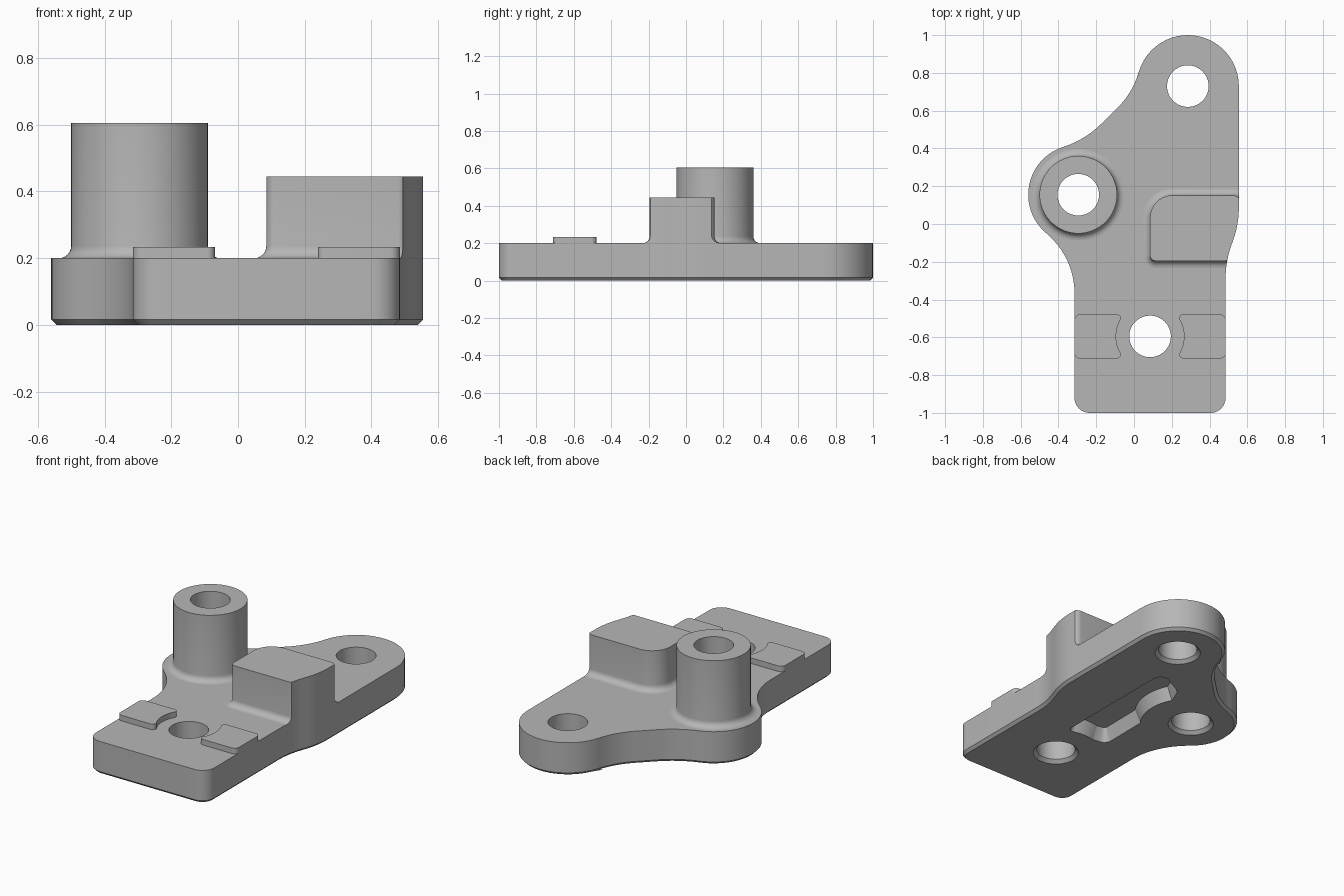
import bpy
import bmesh
from math import sin, cos, tan, pi, radians
from mathutils import Vector

old = bpy.data.objects.get("Cube")
if old:
    bpy.data.objects.remove(old, do_unlink=True)

grey = bpy.data.materials.new("machined_grey")
grey.use_nodes = True
COLOUR = (0.47, 0.47, 0.47, 1)
grey.diffuse_color = COLOUR
grey.node_tree.nodes["Principled BSDF"].inputs["Base Color"].default_value = COLOUR

TOP = 0.2          # upper face of the plate
FILLET = 0.037     # blend at the foot of boss and block
HOLE = 0.11
TOP_HOLE, BOSS, FRONT_HOLE = (0.285, 0.73), (-0.295, 0.155), (0.085, -0.595)


def arc(centre, r, start, end, n=24):
    """Points along an arc, as sharp corners for rounded()."""
    angles = [radians(start + (end - start) * i / n) for i in range(n + 1)]
    return [(centre[0] + r * cos(a), centre[1] + r * sin(a), 0) for a in angles]


def rounded(corners, n=10):
    """Closed outline from (x, y, corner radius)."""
    out = []
    for i, (x, y, r) in enumerate(corners):
        p = Vector((x, y))
        if r == 0:
            out.append(p)
            continue
        u = (Vector(corners[i - 1][:2]) - p).normalized()
        v = (Vector(corners[(i + 1) % len(corners)][:2]) - p).normalized()
        half = u.angle(v) / 2
        mid = p + (u + v).normalized() * r / sin(half)
        a = p + u * r / tan(half) - mid
        b = p + v * r / tan(half) - mid
        sweep = pi - 2 * half
        for k in range(n + 1):
            t = k / n
            out.append(mid + (a * sin((1 - t) * sweep) + b * sin(t * sweep)) / sin(sweep))
    return [p for i, p in enumerate(out) if (p - out[i - 1]).length > 0.002]


def offset(loop, d):
    """Push an anticlockwise outline outward by d."""
    out = []
    for i, p in enumerate(loop):
        e1 = (p - loop[i - 1]).normalized()
        e2 = (loop[(i + 1) % len(loop)] - p).normalized()
        n1, n2 = Vector((e1.y, -e1.x)), Vector((e2.y, -e2.x))
        m = (n1 + n2).normalized()
        out.append(p + m * d / max(m.dot(n1), 0.5))
    return out


def circle(centre, r):
    return [Vector(p[:2]) for p in arc(centre, r, 0, 360, 64)[:-1]]


def loft(name, loops):
    """Solid from stacked (outline, z) sections."""
    bm = bmesh.new()
    rings = [[bm.verts.new((p.x, p.y, z)) for p in loop] for loop, z in loops]
    bm.faces.new(rings[0][::-1])
    bm.faces.new(rings[-1])
    for lo, hi in zip(rings, rings[1:]):
        for i in range(len(lo)):
            bm.faces.new((lo[i - 1], lo[i], hi[i], hi[i - 1]))
    mesh = bpy.data.meshes.new(name)
    bm.normal_update()
    bm.to_mesh(mesh)
    bm.free()
    mesh.materials.append(grey)
    ob = bpy.data.objects.new(name, mesh)
    bpy.context.collection.objects.link(ob)
    return ob


def select(ob):
    bpy.ops.object.select_all(action='DESELECT')
    ob.select_set(True)
    bpy.context.view_layer.objects.active = ob


def combine(ob, tool, operation='DIFFERENCE'):
    mod = ob.modifiers.new("cut", 'BOOLEAN')
    mod.operation, mod.object, mod.solver = operation, tool, 'EXACT'
    select(ob)
    bpy.ops.object.modifier_apply(modifier=mod.name)
    bpy.data.objects.remove(tool, do_unlink=True)


def hole_cutter(centre):
    """Bore with a small chamfer on the underside."""
    return loft("hole_cutter", [(circle(centre, HOLE + 0.03), -0.01),
                                (circle(centre, HOLE), 0.02),
                                (circle(centre, HOLE), 1)])


def filleted(name, outline, height):
    """Upright solid whose foot flares into the plate."""
    steps = [radians(a) for a in range(0, 91, 15)]
    loops = [(offset(outline, FILLET * (1 - sin(a))), TOP + FILLET * (1 - cos(a)))
             for a in steps]
    return loft(name, loops + [(outline, height)])


# Base plate outline: two lobes blended into a rectangular foot
outline = rounded(
    [(0.485, -1, 0.08), (0.485, -0.2, 0.5), (0.555, 0, 0.5)]
    + arc(TOP_HOLE, 0.27, 0, 163)
    + [(-0.005, 0.695, 0.45), (-0.256, 0.45, 0.5)]
    + arc(BOSS, 0.265, 108, 229)
    + [(-0.315, -0.185, 0.41), (-0.315, -1, 0.08)])
plate = loft("base_plate", [(offset(outline, -0.016), 0), (outline, 0.016), (outline, TOP)])
for centre in (TOP_HOLE, BOSS, FRONT_HOLE):
    combine(plate, hole_cutter(centre))

# Recess in the underside, skirting the holes
recess = rounded(
    [(0.2, -0.36, 0.03), (0.2, 0.5, 0.05), (0.0, 0.39, 0.05)]
    + arc(BOSS, 0.29, 28, -38)
    + [(-0.07, -0.33, 0.05)]
    + arc(FRONT_HOLE, 0.26, 105, 72))
combine(plate, loft("recess_cutter", [(offset(recess, 0.005), -0.01), (recess, 0),
                                      (offset(recess, -0.03), 0.08)]))

# Tubular boss
boss = filleted("boss", circle(BOSS, 0.205), 0.605)
combine(boss, hole_cutter(BOSS))

# Block trimmed flush with the edge of the plate
block = filleted("stop_block", rounded(
    [(0.085, -0.195, 0.03), (0.5, -0.195, 0.03), (0.57, 0, 0.2),
     (0.565, 0.152, 0.045), (0.085, 0.152, 0.12)]), 0.445)
combine(block, loft("edge_trimmer", [(outline, 0.1), (outline, 0.6)]), 'INTERSECT')

# Pair of raised pads beside the front hole
pad = rounded([(-0.315, -0.712, 0.03), (-0.07, -0.712, 0.022)]
              + arc(FRONT_HOLE, 0.18, 211, 149, 12)
              + [(-0.07, -0.478, 0.022), (-0.315, -0.478, 0.03)])
mirrored = [Vector((2 * FRONT_HOLE[0] - p.x, p.y)) for p in reversed(pad)]
pads = [loft(name, [(loop, TOP), (loop, 0.234)])
        for name, loop in (("right_pad", pad), ("left_pad", mirrored))]

for ob in [plate, boss, block] + pads:
    select(ob)
    bpy.ops.object.shade_smooth_by_angle(angle=radians(30))
